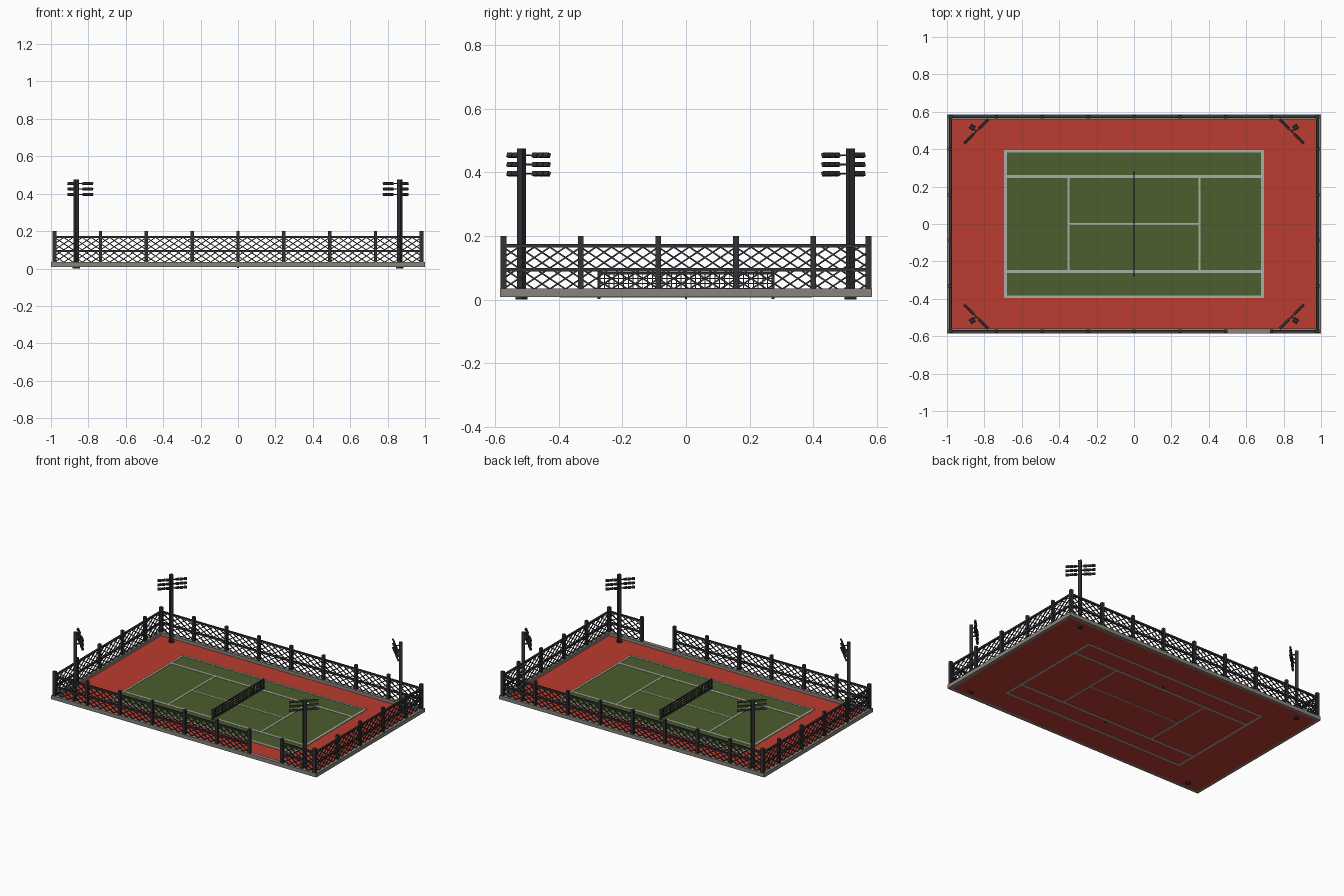
import bpy, bmesh, math
from mathutils import Vector, Matrix

if "Cube" in bpy.data.objects:
    bpy.data.objects.remove(bpy.data.objects["Cube"])


def material(name, rgb):
    m = bpy.data.materials.new(name)
    m.diffuse_color = (*rgb, 1)
    m.use_nodes = True
    m.node_tree.nodes["Principled BSDF"].inputs["Base Color"].default_value = m.diffuse_color
    return m


RED = material("red surround", (0.50, 0.045, 0.029))
GREEN = material("green court", (0.070, 0.112, 0.027))
LINE = material("line paint", (0.42, 0.42, 0.39))
KERB = material("kerb concrete", (0.25, 0.225, 0.195))
METAL = material("dark metal", (0.032, 0.032, 0.036))


def box(bm, x0, x1, y0, y1, z0, z1):
    m = Matrix.Translation(((x0 + x1) / 2, (y0 + y1) / 2, (z0 + z1) / 2))
    bmesh.ops.create_cube(bm, size=1, matrix=m @ Matrix.Diagonal((x1 - x0, y1 - y0, z1 - z0, 1)))


def beam(bm, a, b, side, depth, tilt=0):
    """Box from a to b: 'side' wide horizontally, 'depth' thick across."""
    a, b = Vector(a), Vector(b)
    d = (b - a).normalized()
    h = d.cross(Vector((0, 0, 1)))
    h = h.normalized() if h.length > 1e-4 else Vector((1, 0, 0))
    v = h.cross(d)
    rot = Matrix((h, d, v)).transposed().to_4x4()
    m = Matrix.Translation((a + b) / 2) @ rot @ Matrix.Rotation(tilt, 4, 'Y')
    bmesh.ops.create_cube(bm, size=1, matrix=m @ Matrix.Diagonal((side, (b - a).length, depth, 1)))


def finish(bm, name, mat, mirror=None):
    me = bpy.data.meshes.new(name)
    bm.to_mesh(me)
    bm.free()
    me.materials.append(mat)
    ob = bpy.data.objects.new(name, me)
    bpy.context.collection.objects.link(ob)
    if mirror:
        mod = ob.modifiers.new("mirror", 'MIRROR')
        mod.use_axis = mirror
    return ob


# ground, court plate
bm = bmesh.new()
box(bm, -0.98, 0.98, -0.565, 0.565, 0.009, 0.014)
finish(bm, "surround_floor", RED)
bm = bmesh.new()
box(bm, -0.69, 0.69, -0.395, 0.395, 0.012, 0.017)
finish(bm, "court_surface", GREEN)

# painted lines
bm = bmesh.new()
for s in (-1, 1):
    for x, hy, w in ((0.687, 0.396, 0.015), (0.35, 0.254, 0.012)):
        box(bm, s * x - w / 2, s * x + w / 2, -hy, hy, 0.007, 0.019)
    for y in (0.389, 0.254):
        box(bm, -0.69, 0.69, s * y - 0.0075, s * y + 0.0075, 0.007, 0.0192)
box(bm, -0.35, 0.35, -0.005, 0.005, 0.007, 0.0188)
finish(bm, "court_lines", LINE)

# kerb around the edge
bm = bmesh.new()
for s in (-1, 1):
    y = sorted((s * 0.585, s * 0.558))
    box(bm, -1, 1, *y, 0.009, 0.035)
    x = sorted((s * 1.0, s * 0.972))
    box(bm, *x, -0.558, 0.558, 0.009, 0.035)
finish(bm, "kerb", KERB)

# fence: posts, two rails and a diamond lattice per bay
Z0, Z1 = 0.034, 0.168
PITCH, SLOPE = 0.049, 0.033 / 0.049


def fence(name, points, gap=None, mirror=None):
    posts, wires = bmesh.new(), bmesh.new()
    pts = [Vector((x, y, 0)) for x, y in points]
    for p in pts:
        box(posts, p.x - 0.009, p.x + 0.009, p.y - 0.009, p.y + 0.009, 0.03, 0.2)
    for i, (a, b) in enumerate(zip(pts, pts[1:])):
        if i == gap:
            continue
        for z in (0.169, 0.094):
            up = Vector((0, 0, z))
            beam(posts, a + up, b + up, 0.012, 0.011)
        length, d = (b - a).length, (b - a).normalized()
        run = (Z1 - Z0) / SLOPE
        for k in range(-int(run / PITCH) - 1, int(length / PITCH) + 1):
            u0 = k * PITCH
            lo, hi = max(0, u0), min(length, u0 + run)
            if hi - lo < 0.005:
                continue
            zl, zh = Z0 + (lo - u0) * SLOPE, Z0 + (hi - u0) * SLOPE
            for p, q in ((lo, hi), (length - lo, length - hi)):
                beam(wires, a + d * p + Vector((0, 0, zl)), a + d * q + Vector((0, 0, zh)), 0.005, 0.005)
    finish(posts, name + "_frame", METAL, mirror)
    finish(wires, name + "_lattice", METAL, mirror)


xs = [-0.98 + 0.245 * i for i in range(9)]
ys = [-0.574, -0.331, -0.087, 0.157, 0.40, 0.574]
fence("back_fence", [(x, 0.574) for x in xs])
fence("front_fence", [(x, -0.574) for x in xs], gap=6)
fence("side_fence", [(0.983, y) for y in ys], mirror=(True, False, False))

# net with posts
bm = bmesh.new()
for y in (-0.274, 0, 0.274):
    w = 0.005 if y else 0.003
    box(bm, -w, w, y - w, y + w, 0.003, 0.088)
finish(bm, "net_posts", METAL)
bm = bmesh.new()
for z, t in ((0.083, 0.008), (0.066, 0.003), (0.051, 0.003), (0.036, 0.003), (0.022, 0.005)):
    beam(bm, (0, -0.272, z), (0, 0.272, z), 0.005, t)
for i in range(1, 36):
    y = -0.272 + 0.544 * i / 36
    box(bm, -0.0015, 0.0015, y - 0.0015, y + 0.0015, 0.022, 0.083)
finish(bm, "net_mesh", METAL)

# floodlight towers, mirrored into all four corners
four = (True, True, False)
pole = Vector((0.865, 0.517, 0))
inward = Vector((-1, -1, 0)).normalized()
along = Vector((1, -1, 0)).normalized()
bm = bmesh.new()
for size, z0, z1 in ((0.021, 0.004, 0.475), (0.028, 0.0, 0.024)):
    m = Matrix.Translation(pole + Vector((0, 0, (z0 + z1) / 2))) @ Matrix.Rotation(math.radians(35), 4, 'Z')
    bmesh.ops.create_cube(bm, size=1, matrix=m @ Matrix.Diagonal((size, size, z1 - z0, 1)))
finish(bm, "light_pole", METAL, four)

bars, lamps = bmesh.new(), bmesh.new()
for z in (0.454, 0.425, 0.396):
    c = pole + inward * 0.031 + Vector((0, 0, z))
    beam(bars, pole + Vector((0, 0, z)), c, 0.008, 0.006)
    beam(bars, c - along * 0.092, c + along * 0.092, 0.006, 0.006)
    for s in (-1, 1):
        for k in range(3):
            m = c + along * s * (0.031 + 0.025 * k)
            beam(lamps, m - along * 0.011, m + along * 0.011, 0.011, 0.014, math.radians(20))
finish(bars, "light_crossbars", METAL, four)
finish(lamps, "floodlights", METAL, four)
